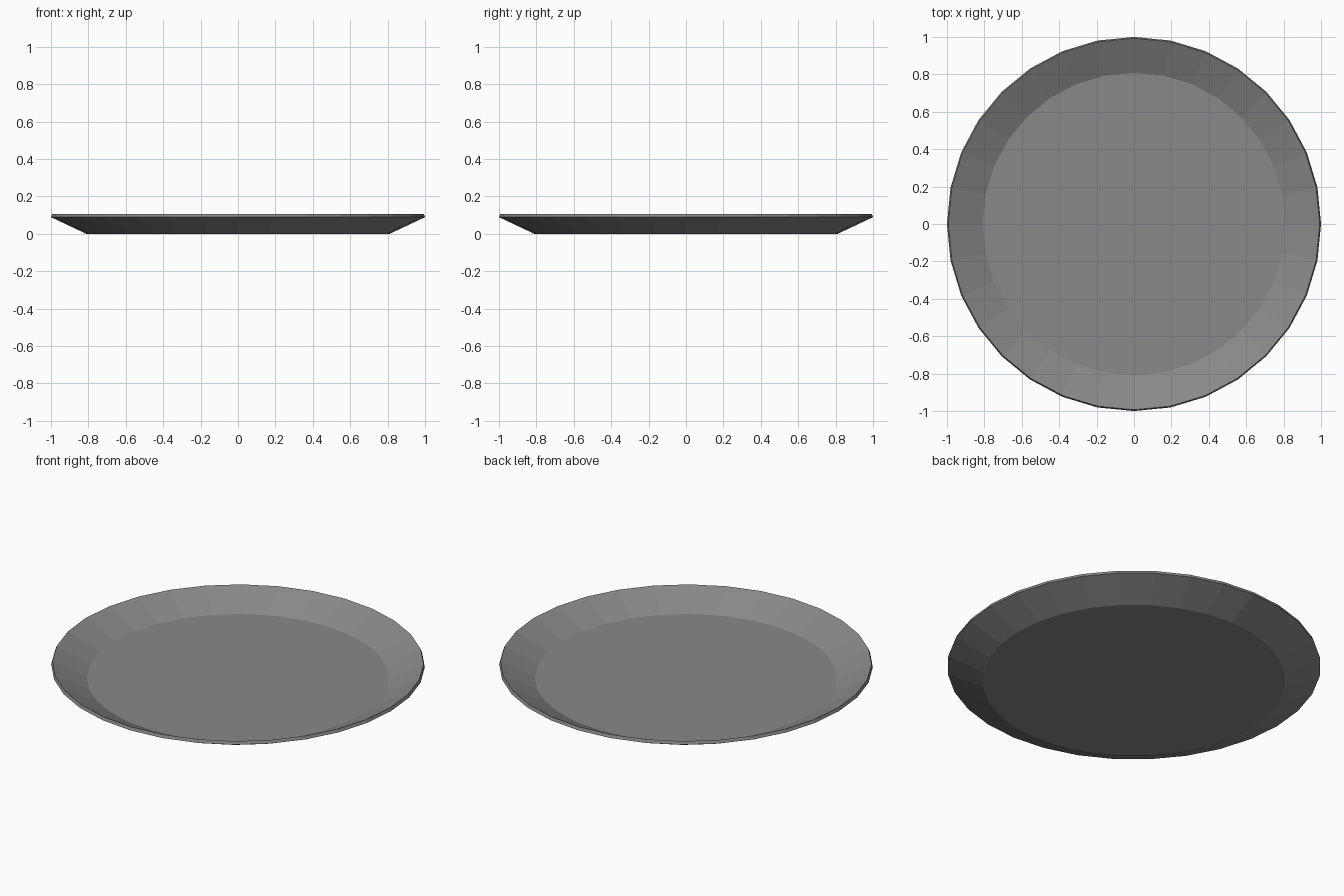
import bpy, bmesh
from math import sin, cos, tau

if "Cube" in bpy.data.objects:
    bpy.data.objects.remove(bpy.data.objects["Cube"])

SIDES = 32
# Closed half-section (radius, z): underside, outer rim edge, inner rim edge, floor
PROFILE = [(0.811, 0.0), (1.0, 0.089), (0.993, 0.107), (0.809, 0.018)]

bm = bmesh.new()
rings = [[bm.verts.new((r * cos(tau * i / SIDES), r * sin(tau * i / SIDES), z))
          for i in range(SIDES)] for r, z in PROFILE]

# Sloped walls and rim edge
for low, high in zip(rings, rings[1:]):
    for i in range(SIDES):
        j = (i + 1) % SIDES
        bm.faces.new((low[i], low[j], high[j], high[i]))

# Flat base and floor
bm.faces.new(rings[0][::-1])
bm.faces.new(rings[-1])
bmesh.ops.recalc_face_normals(bm, faces=bm.faces)

mesh = bpy.data.meshes.new("plate")
bm.to_mesh(mesh)
bm.free()

# Dark grey finish
grey = bpy.data.materials.new("dark_grey")
grey.diffuse_color = (0.25, 0.25, 0.25, 1)
grey.use_nodes = True
grey.node_tree.nodes["Principled BSDF"].inputs["Base Color"].default_value = grey.diffuse_color
mesh.materials.append(grey)
bpy.context.collection.objects.link(bpy.data.objects.new("plate", mesh))
